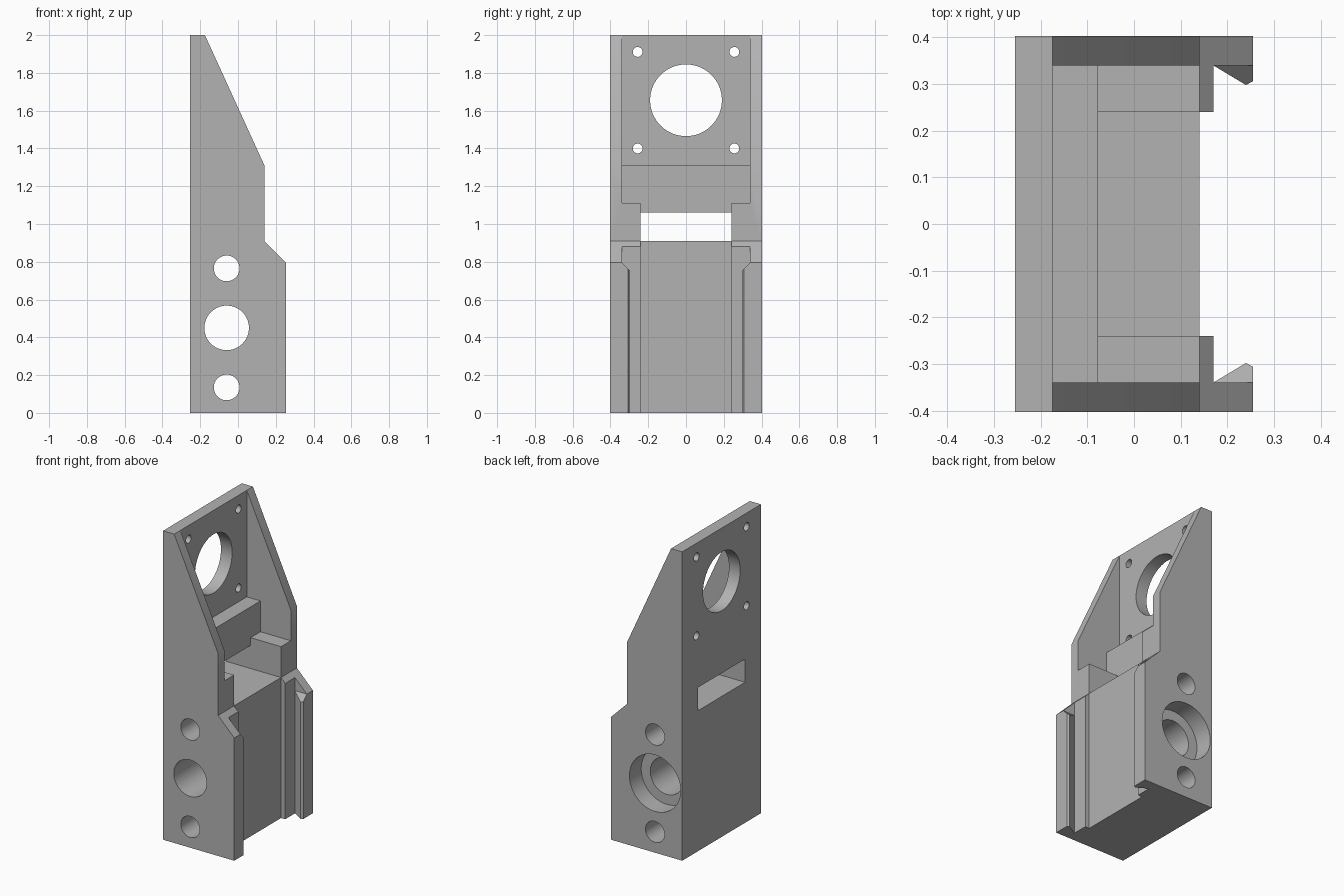
import bpy, bmesh, math
from mathutils import Vector

cube = bpy.data.objects.get("Cube")
if cube:
    bpy.data.objects.remove(cube)

grey = bpy.data.materials.new("plain grey")
grey.use_nodes = True
COLOUR = (0.45, 0.45, 0.45, 1)
grey.diffuse_color = COLOUR
grey.node_tree.nodes["Principled BSDF"].inputs["Base Color"].default_value = COLOUR

# Main dimensions
BACK, FRONT, HALF_WIDTH = -0.255, 0.255, 0.403
INNER, POST = 0.34, 0.24           # half widths between the cheeks and posts
PLATE, STEP, FACE, GROOVE = -0.175, -0.077, 0.14, 0.17
FLOOR, SHELF = 0.91, 1.31


def prism(name, outline, axis, start, end):
    """Extrude an outline along an axis; its points use the other two axes in order."""
    def place(a, b, c):
        p = [a, b]
        p.insert("xyz".index(axis), c)
        return Vector(p)
    bm = bmesh.new()
    face = bm.faces.new([bm.verts.new(place(a, b, start)) for a, b in outline])
    extruded = bmesh.ops.extrude_face_region(bm, geom=[face])["geom"]
    verts = [v for v in extruded if isinstance(v, bmesh.types.BMVert)]
    for v in verts:
        v.co["xyz".index(axis)] = end
    bmesh.ops.recalc_face_normals(bm, faces=bm.faces)
    mesh = bpy.data.meshes.new(name)
    bm.to_mesh(mesh)
    bm.free()
    mesh.materials.append(grey)
    obj = bpy.data.objects.new(name, mesh)
    bpy.context.collection.objects.link(obj)
    return obj


def circle(a, b, radius, sides=64):
    turns = [2 * math.pi * i / sides for i in range(sides)]
    return [(a + radius * math.cos(t), b + radius * math.sin(t)) for t in turns]


def cut(body, cutter):
    cutter.hide_render = True
    mod = body.modifiers.new(cutter.name, 'BOOLEAN')
    mod.operation = 'DIFFERENCE'
    mod.solver = 'EXACT'
    mod.object = cutter
    bpy.context.view_layer.objects.active = body
    bpy.ops.object.modifier_apply(modifier=mod.name)
    bpy.data.objects.remove(cutter)


# Solid bracket from its side profile
bracket = prism("motor_bracket", [
    (BACK, 0), (FRONT, 0), (FRONT, 0.795), (FACE, FLOOR),
    (FACE, SHELF), (PLATE, 2), (BACK, 2)], "y", -HALF_WIDTH, HALF_WIDTH)

# Upper cavity between the cheeks, with a stepped shelf
cut(bracket, prism("upper_cavity", [
    (PLATE, 2.2), (PLATE, SHELF), (STEP, SHELF), (STEP, 1.11),
    (0.5, 1.11), (0.5, 2.2)], "y", -INNER, INNER))

# Passage between the posts and slot through the back plate
cut(bracket, prism("slot", [
    (-0.5, FLOOR), (0.5, FLOOR), (0.5, 1.2), (STEP, 1.2),
    (STEP, 1.06), (-0.5, 1.06)], "y", -POST, POST))

# Front channel with undercut lips
half = [(FACE, POST), (GROOVE, POST), (GROOVE, INNER), (0.24, 0.298),
        (FRONT, 0.306), (0.5, 0.306)]
cut(bracket, prism("channel", half + [(x, -y) for x, y in reversed(half)],
                   "z", -0.1, 1.0))

# Sloping tops of the lips
for side in (-1, 1):
    cut(bracket, prism("lip_slope", [
        (side * INNER, 0.795), (side * INNER, 1.0),
        (side * 0.2, 1.0), (side * 0.2, 0.655)], "x", GROOVE, 0.5))

# Cross bores and the counterbore on the rear cheek
BORE_X = -0.06
for z, radius in ((0.765, 0.068), (0.45, 0.118), (0.135, 0.068)):
    cut(bracket, prism("bore", circle(BORE_X, z, radius), "y", -0.6, 0.6))
cut(bracket, prism("counterbore", circle(BORE_X, 0.45, 0.183), "y", 0.283, 0.6))

# Large opening and four screw holes in the back plate
cut(bracket, prism("opening", circle(0, 1.655, 0.19), "x", -0.5, 0.5))
for y in (-0.256, 0.256):
    for z in (1.4, 1.911):
        cut(bracket, prism("screw_hole", circle(y, z, 0.026, 32), "x", -0.5, 0.5))

# Smooth bores, sharp edges
bpy.ops.object.select_all(action='DESELECT')
bracket.select_set(True)
bpy.context.view_layer.objects.active = bracket
bpy.ops.object.shade_smooth_by_angle(angle=math.radians(30))
